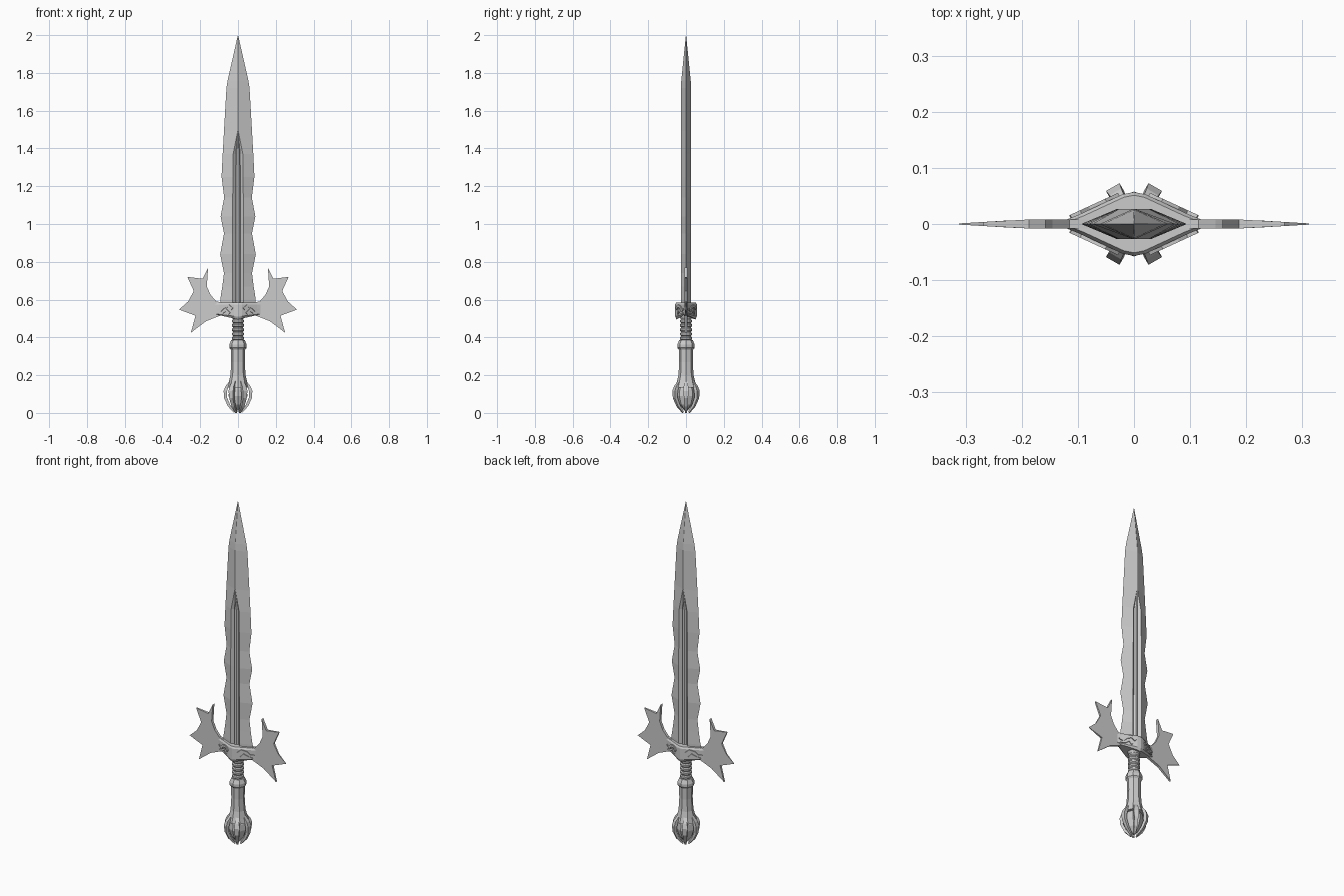
import bpy, bmesh, math
from mathutils import Vector

cube = bpy.data.objects.get("Cube")
if cube:
    bpy.data.objects.remove(cube)

STEEL = (0.6, 0.6, 0.6, 1)
steel = bpy.data.materials.new("grey steel")
steel.use_nodes = True
steel.diffuse_color = STEEL
steel.node_tree.nodes["Principled BSDF"].inputs["Base Color"].default_value = STEEL


def finish(name, bm):
    bmesh.ops.remove_doubles(bm, verts=bm.verts, dist=0.0002)
    bmesh.ops.recalc_face_normals(bm, faces=bm.faces)
    mesh = bpy.data.meshes.new(name)
    bm.to_mesh(mesh)
    bm.free()
    mesh.materials.append(steel)
    obj = bpy.data.objects.new(name, mesh)
    bpy.context.collection.objects.link(obj)
    return obj


def loft(bm, rings):
    """Skin a list of equal rings and cap both ends."""
    loops = [[bm.verts.new(p) for p in ring] for ring in rings]
    n = len(loops[0])
    for a, b in zip(loops, loops[1:]):
        for i in range(n):
            j = (i + 1) % n
            bm.faces.new((a[i], a[j], b[j], b[i]))
    bm.faces.new(loops[0][::-1])
    bm.faces.new(loops[-1])


def turned(name, profile, sides):
    bm = bmesh.new()
    rings = []
    for r, z in profile:
        angles = [math.tau * i / sides for i in range(sides)]
        rings.append([(r * math.cos(a), r * math.sin(a), z) for a in angles])
    loft(bm, rings)
    return finish(name, bm)


def sweep(bm, path, across, widths, depths):
    """Rectangular bar along a path; across is the fixed width direction."""
    rings = []
    for i, p in enumerate(path):
        tangent = path[min(i + 1, len(path) - 1)] - path[max(i - 1, 0)]
        out = tangent.cross(across).normalized()
        w, d = across * widths[i], out * depths[i]
        rings.append([p + w + d, p - w + d, p - w - d, p + w - d])
    loft(bm, rings)


# Blade: wavy edge, hollow fuller with a thin central rib
# columns: height, half width, fuller half width, half thickness
blade_rows = [
    (0.54, 0.088, 0.03, 0.027), (0.60, 0.094, 0.03, 0.027), (0.67, 0.083, 0.03, 0.027),
    (0.74, 0.074, 0.03, 0.027), (0.84, 0.094, 0.03, 0.027), (0.95, 0.074, 0.029, 0.027),
    (1.04, 0.092, 0.028, 0.027), (1.14, 0.073, 0.028, 0.027), (1.25, 0.087, 0.027, 0.027),
    (1.37, 0.081, 0.026, 0.027), (1.495, 0.074, 0.001, 0.027), (1.72, 0.061, 0.001, 0.027),
    (1.76, 0.055, 0.001, 0.025), (1.998, 0.001, 0.0003, 0.0008)]
bm = bmesh.new()
rings = []
for z, w, f, t in blade_rows:
    cut = 0.013 if f > 0.01 else 0
    half = [(w, 0), (f, t), (f * 0.45, t - cut), (f * 0.2, t - cut * 0.3)]
    upper = half + [(-x, y) for x, y in half[::-1]]
    lower = [(x, -y) for x, y in upper[-2:0:-1]]
    rings.append([(x, y, z) for x, y in upper + lower])
loft(bm, rings)
finish("blade", bm)

# Guard block: diamond in plan, with a lower middle
bm = bmesh.new()
plan = [(0.125, 0.006), (0.1, 0.016), (0.02, 0.053), (0, 0.057)]
plan += [(-x, y) for x, y in plan[-2::-1]]
plan += [(x, -y) for x, y in plan[::-1]]


def guard_ring(z, rise, shrink):
    return [(x * shrink, y * shrink, z + rise * abs(x)) for x, y in plan]


loft(bm, [guard_ring(0.495, 0.2, 0.88), guard_ring(0.51, 0.12, 1),
          guard_ring(0.575, 0, 1), guard_ring(0.585, 0, 0.9)])
finish("guard_block", bm)

# Thorned wings, tapering to thin tips
outline = [(0.08, 0.585), (0.115, 0.59), (0.145, 0.625), (0.165, 0.67), (0.158, 0.77),
           (0.187, 0.71), (0.268, 0.72), (0.234, 0.645), (0.264, 0.59), (0.312, 0.547),
           (0.225, 0.515), (0.249, 0.425), (0.17, 0.485), (0.12, 0.505), (0.08, 0.52)]
for side, label in ((1, "left"), (-1, "right")):
    bm = bmesh.new()

    def layer(sign):
        return [(side * x, sign * min(0.008, 0.001 + (0.312 - x) * 0.06), z) for x, z in outline]
    loft(bm, [layer(-1), layer(1)])
    finish(label + "_wing", bm)

# Curling ornaments on the four slanted guard faces
bm = bmesh.new()
curls = [[(0.03, 0.55), (0.05, 0.568), (0.075, 0.56), (0.092, 0.542), (0.112, 0.55)],
         [(0.045, 0.525), (0.062, 0.545), (0.082, 0.532), (0.105, 0.528)]]
for sx in (1, -1):
    for sy in (1, -1):
        for curl in curls:
            path = [Vector((sx * x, sy * (0.062 - 0.46 * x), z)) for x, z in curl]
            across = Vector((sx * 0.42, sy * 0.9, 0))
            n = len(path)
            sweep(bm, path, across, [0.006] * n, [0.007] * (n - 1) + [0.003])
finish("guard_ornaments", bm)

# Ringed neck between guard and grip
neck = [(0.029, 0.375)]
for i in range(5):
    z = 0.385 + i * 0.023
    neck += [(0.027, z), (0.032, z + 0.005), (0.032, z + 0.014), (0.027, z + 0.019)]
turned("ringed_neck", neck + [(0.034, 0.51)], 12)

# Grip with upper collar and flared foot
turned("grip", [(0.058, 0.135), (0.05, 0.16), (0.04, 0.2), (0.036, 0.27), (0.038, 0.335),
                (0.046, 0.345), (0.046, 0.362), (0.036, 0.385)], 8)

# Pommel: faceted core held by six claws
turned("pommel_core", [(0.008, 0.012), (0.036, 0.045), (0.05, 0.09), (0.046, 0.125), (0.03, 0.15)], 8)
bm = bmesh.new()
claw = [(0.04, 0.165), (0.059, 0.138), (0.067, 0.115), (0.066, 0.08), (0.047, 0.038), (0.018, 0.003)]
for i in range(6):
    a = math.tau * i / 6
    path = [Vector((r * math.cos(a), r * math.sin(a), z)) for r, z in claw]
    across = Vector((-math.sin(a), math.cos(a), 0))
    sweep(bm, path, across, [0.009, 0.012, 0.014, 0.011, 0.009, 0.005],
          [0.006, 0.008, 0.009, 0.008, 0.007, 0.004])
finish("pommel_claws", bm)
